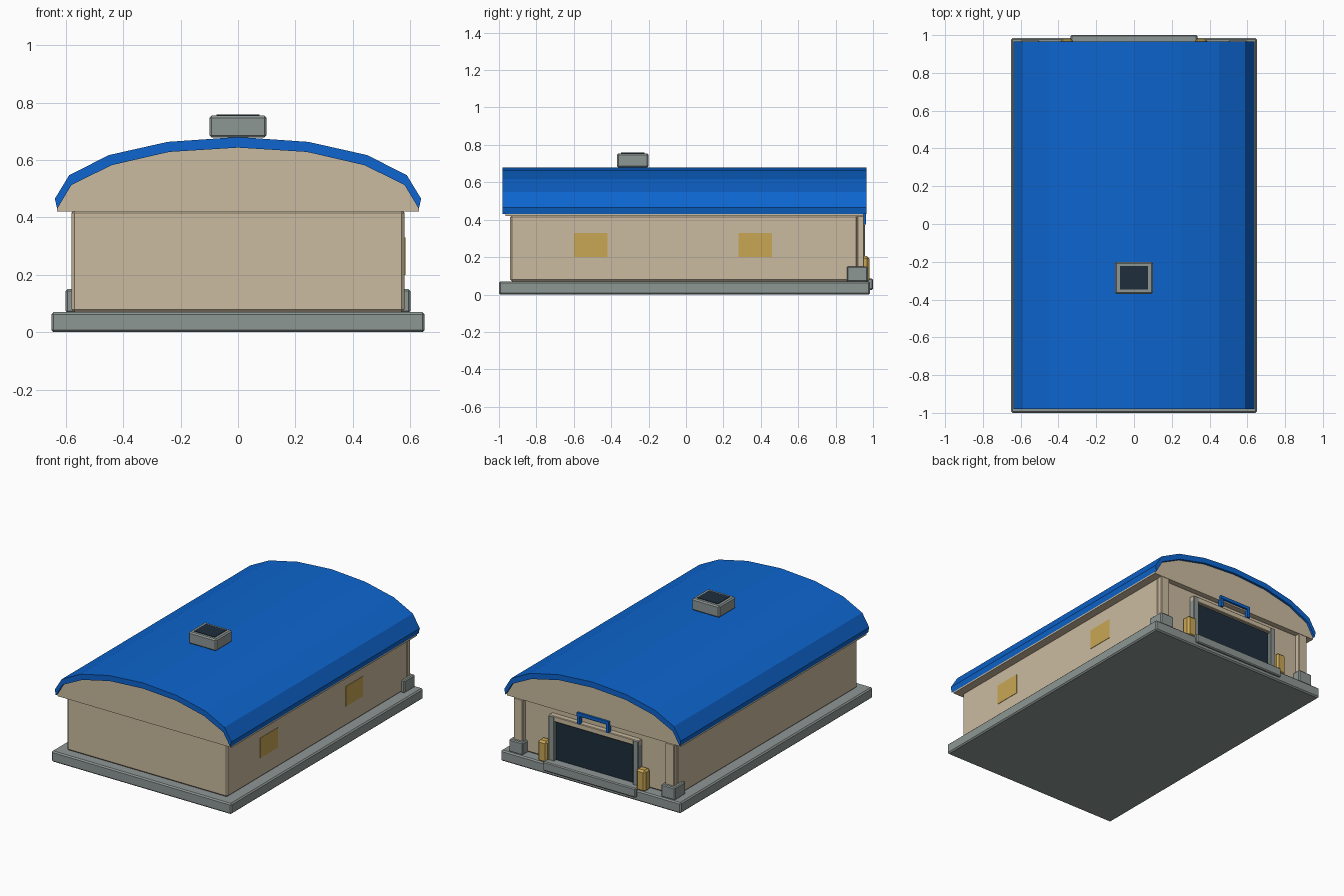
import bpy, bmesh

if "Cube" in bpy.data.objects:
    bpy.data.objects.remove(bpy.data.objects["Cube"])


def mat(name, rgb):
    m = bpy.data.materials.new(name)
    m.diffuse_color = (*rgb, 1)
    m.use_nodes = True
    m.node_tree.nodes["Principled BSDF"].inputs["Base Color"].default_value = m.diffuse_color
    return m


TAN = mat("tan wall", (0.60, 0.50, 0.35))
BLUE = mat("blue roof", (0.004, 0.13, 0.62))
GREY = mat("grey trim", (0.27, 0.31, 0.30))
DARK = mat("dark glass", (0.013, 0.027, 0.045))
GOLD = mat("yellow", (0.58, 0.38, 0.09))


def finish(name, bm, m):
    bmesh.ops.recalc_face_normals(bm, faces=bm.faces)
    me = bpy.data.meshes.new(name)
    bm.to_mesh(me)
    bm.free()
    me.materials.append(m)
    ob = bpy.data.objects.new(name, me)
    bpy.context.collection.objects.link(ob)
    return ob


def box(name, x, y, z, m, bevel=0.0):
    """Box from (min, max) ranges with an optional chamfer."""
    bm = bmesh.new()
    bmesh.ops.create_cube(bm, size=1)
    for v in bm.verts:
        v.co = [(a + b) / 2 + c * (b - a) for (a, b), c in zip((x, y, z), v.co)]
    if bevel:
        bmesh.ops.bevel(bm, geom=bm.edges[:], offset=bevel, segments=1,
                        affect='EDGES', profile=0.5)
    return finish(name, bm, m)


def extrude_profile(name, pts, y0, y1, m):
    """Extrude an x-z outline along y."""
    bm = bmesh.new()
    f = bm.faces.new([bm.verts.new((x, y0, z)) for x, z in pts])
    r = bmesh.ops.extrude_face_region(bm, geom=[f])
    for v in r["geom"]:
        if isinstance(v, bmesh.types.BMVert):
            v.co.y = y1
    return finish(name, bm, m)


def mirrored(half):
    """Whole arc, left to right, from its right half (centre first)."""
    return [(-x, z) for x, z in reversed(half[1:])] + half


# foundation and walls
box("foundation", (-0.65, 0.65), (-1.0, 0.985), (0, 0.07), GREY, 0.008)
box("main_body", (-0.58, 0.58), (-0.94, 0.92), (0.07, 0.425), TAN, 0.01)

# arched roof shell and the gable infill beneath it
outer = [(0, 0.68), (0.245, 0.663), (0.45, 0.617), (0.588, 0.547), (0.638, 0.465)]
inner = [(0, 0.643), (0.24, 0.628), (0.44, 0.582), (0.58, 0.513), (0.63, 0.43)]
extrude_profile("roof", mirrored(outer) + mirrored(inner)[::-1], -0.98, 0.965, BLUE)
extrude_profile("gable", mirrored(inner) + [(0.63, 0.42), (-0.63, 0.42)],
                -0.965, 0.95, TAN)

# roof vent with dark glass
box("roof_vent", (-0.10, 0.10), (-0.37, -0.20), (0.678, 0.755), GREY, 0.008)
box("vent_glass", (-0.075, 0.075), (-0.347, -0.223), (0.752, 0.758), DARK)

# side windows on the right wall
for i, y in enumerate((-0.51, 0.37)):
    box(f"side_window_{i}", (0.577, 0.583), (y - 0.09, y + 0.09), (0.20, 0.33), GOLD)

# parts mirrored about the doorway
for side, s in (("left", -1), ("right", 1)):
    def span(a, b):
        return tuple(sorted((s * a, s * b)))
    box(f"corner_column_{side}", span(0.515, 0.58), (0.915, 0.952), (0.07, 0.42), TAN, 0.004)
    box(f"column_foot_{side}", span(0.50, 0.60), (0.86, 0.972), (0.068, 0.15), GREY, 0.006)
    box(f"door_post_{side}", span(0.285, 0.325), (0.90, 0.957), (0.06, 0.375), GREY, 0.004)
    box(f"bollard_{side}", span(0.322, 0.388), (0.92, 0.98), (0.065, 0.205), GOLD, 0.012)
    box(f"bracket_leg_{side}", span(0.095, 0.115), (0.94, 0.963), (0.375, 0.44), BLUE)

# doorway on the back
box("door_panel", (-0.287, 0.287), (0.915, 0.935), (0.07, 0.345), DARK)
box("door_header", (-0.325, 0.325), (0.90, 0.955), (0.34, 0.377), TAN, 0.004)
box("door_sill", (-0.335, 0.335), (0.90, 1.0), (0.025, 0.085), GREY, 0.006)
box("bracket_bar", (-0.115, 0.115), (0.94, 0.964), (0.43, 0.45), BLUE)
